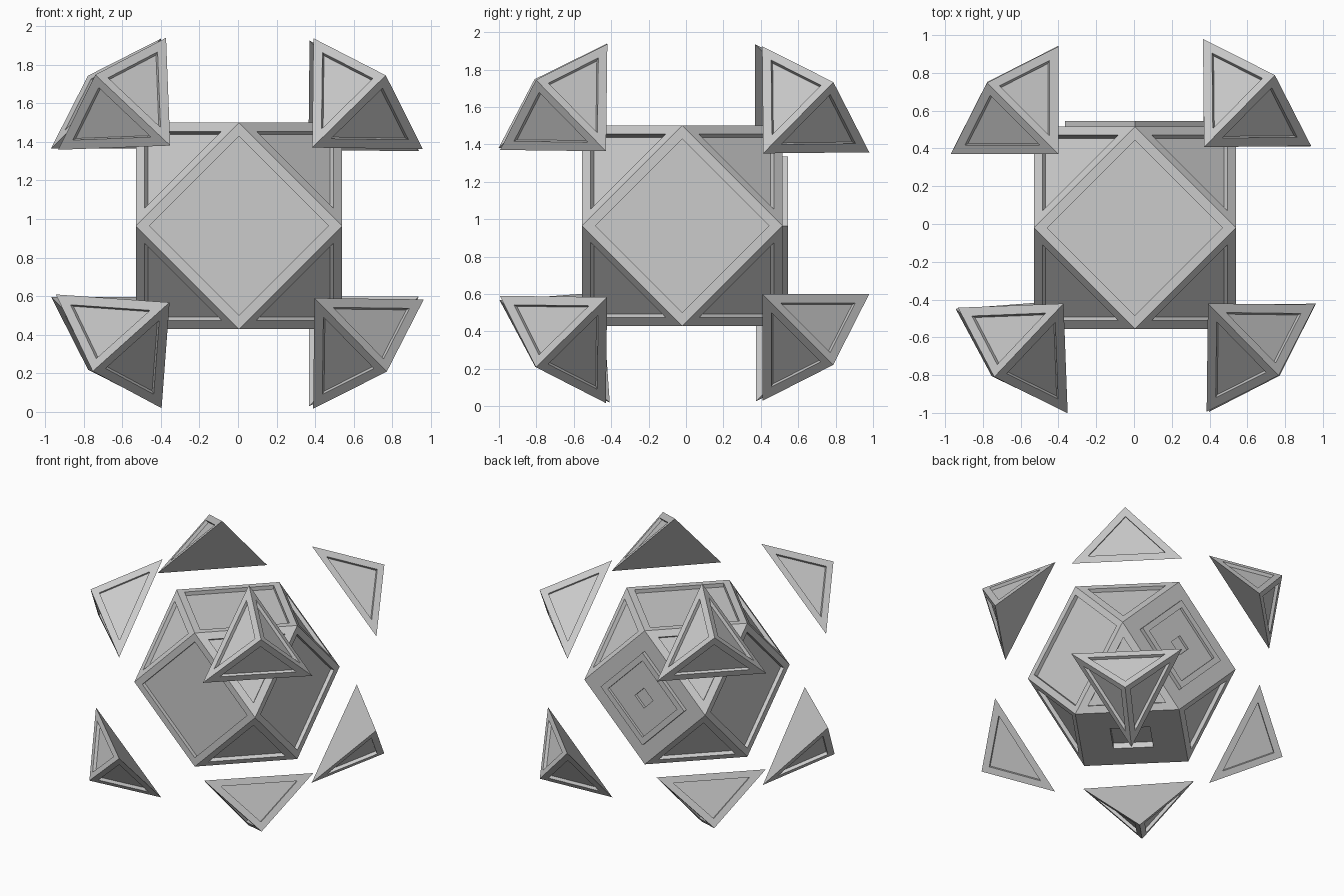
import bpy, bmesh, math
from mathutils import Vector, Matrix

if "Cube" in bpy.data.objects:
    bpy.data.objects.remove(bpy.data.objects["Cube"])

CENTRE = Vector((0.005, -0.02, 0.965))
A = 0.535            # half size of the core
R2 = math.sqrt(2)


def hull(points):
    """Convex solid with flat n-gon faces."""
    bm = bmesh.new()
    for p in points:
        bm.verts.new(p)
    bmesh.ops.convex_hull(bm, input=bm.verts[:])
    bmesh.ops.dissolve_limit(bm, angle_limit=0.02, verts=bm.verts[:], edges=bm.edges[:])
    bmesh.ops.recalc_face_normals(bm, faces=bm.faces[:])
    bm.normal_update()
    return bm


def step(bm, face, margin, depth):
    """Inset a face, then push it straight in (-) or out (+); returns the moved face."""
    n = face.normal.copy()
    bmesh.ops.inset_individual(bm, faces=[face], thickness=margin, depth=0, use_even_offset=True)
    new = bmesh.ops.extrude_discrete_faces(bm, faces=[face])['faces'][0]
    bmesh.ops.translate(bm, verts=new.verts[:], vec=n * depth)
    bm.normal_update()
    return new


def finish(bm, name):
    me = bpy.data.meshes.new(name)
    bmesh.ops.recalc_face_normals(bm, faces=bm.faces[:])
    bm.to_mesh(me)
    bm.free()
    ob = bpy.data.objects.new(name, me)
    bpy.context.collection.objects.link(ob)
    ob.location = CENTRE
    return ob


# Core: cuboctahedron with framed, recessed faces
pts = [Vector(p) * A for s in (-1, 1) for t in (-1, 1)
       for p in ((s, t, 0), (s, 0, t), (0, s, t))]
core = hull(pts)
for f in core.faces[:]:
    n = f.normal.copy()
    if n.y > 0.9:                                   # back: raised port panel
        f = step(core, f, (A - 0.37) / R2, 0.03)
        f = step(core, f, 0.045, -0.02)
        step(core, f, 0.16, -0.02)
    elif n.z < -0.9:                                # bottom: small mounting socket
        step(core, f, (A - 0.205) / R2, -0.045)
    else:
        step(core, f, 0.05 if len(f.verts) == 4 else 0.055, -0.03)
finish(core, "core")

# Floating corner shells: signs, outward offset, twist in degrees
SHELLS = {
    "front_top_right": ((1, -1, 1), (-0.007, 0.014, 0.012), 0.6),
    "front_top_left": ((-1, -1, 1), (-0.023, 0.022, 0.015), 1.9),
    "front_bottom_right": ((1, -1, -1), (-0.002, 0.015, -0.012), -0.6),
    "front_bottom_left": ((-1, -1, -1), (-0.01, 0.018, -0.014), 3.6),
    "back_top_right": ((1, 1, 1), (-0.027, 0.04, 0.0), 0.5),
    "back_top_left": ((-1, 1, 1), (0.015, 0.0, 0.01), 0.0),
    "back_bottom_right": ((1, 1, -1), (-0.028, 0.039, -0.024), 0.0),
    "back_bottom_left": ((-1, 1, -1), (0.014, 0.004, -0.022), 0.0),
}
FAR, NEAR, TIP = 0.96, 0.39, 0.768
for name, (sign, off, twist) in SHELLS.items():
    rot = Matrix.Rotation(math.radians(twist), 3, Vector((1, 1, 1)))
    base = [(FAR, NEAR, NEAR), (NEAR, FAR, NEAR), (NEAR, NEAR, FAR), (TIP, TIP, TIP)]
    mirror = Matrix.Diagonal(Vector(sign))
    bm = hull([mirror @ (rot @ Vector(p) + Vector(off)) for p in base])
    out = Vector(sign)
    for f in bm.faces[:]:
        if f.normal.dot(out) > 0:                   # inner face stays plain
            step(bm, f, 0.05, -0.025)
    finish(bm, "corner_shell_" + name)
